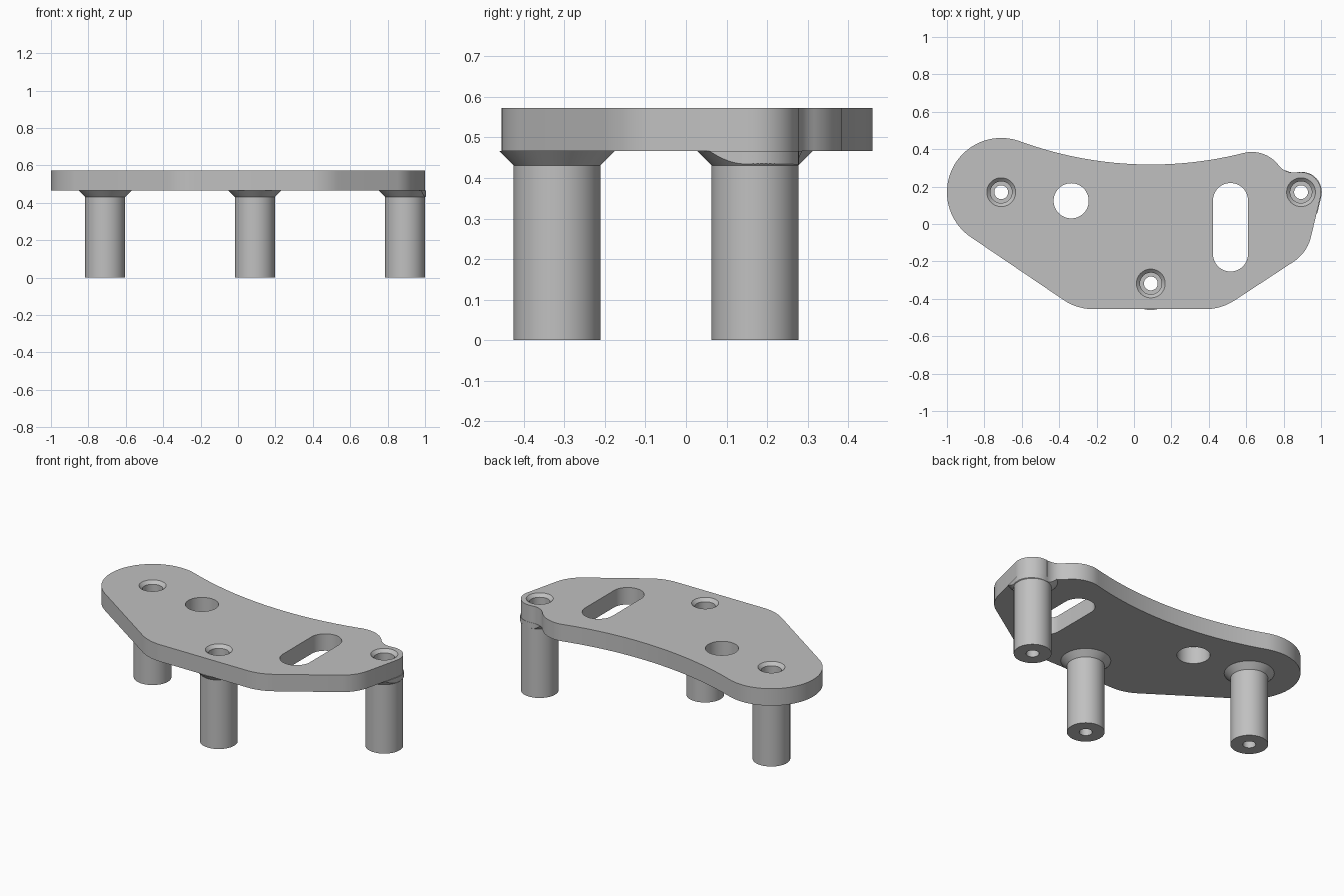
import bpy, bmesh
from math import sin, cos, tan, radians, degrees, atan2, pi
from mathutils import Vector

cube = bpy.data.objects.get("Cube")
if cube:
    bpy.data.objects.remove(cube, do_unlink=True)

PLATE_BOTTOM, PLATE_TOP = 0.466, 0.572
POST_R, FLARE_R, BORE_R, SCREW_R = 0.107, 0.142, 0.058, 0.037
POSTS = {"left_post": (0.893, 0.17), "right_post": (-0.71, 0.17), "front_post": (0.09, -0.318)}

grey = bpy.data.materials.new("plain grey")
grey.use_nodes = True
grey.diffuse_color = (0.53, 0.53, 0.53, 1)
grey.node_tree.nodes["Principled BSDF"].inputs["Base Color"].default_value = grey.diffuse_color


def finish(bm, name):
    bmesh.ops.remove_doubles(bm, verts=bm.verts, dist=1e-5)
    bmesh.ops.recalc_face_normals(bm, faces=bm.faces)
    mesh = bpy.data.meshes.new(name)
    bm.to_mesh(mesh)
    bm.free()
    mesh.materials.append(grey)
    obj = bpy.data.objects.new(name, mesh)
    bpy.context.collection.objects.link(obj)
    return obj


def prism(name, outline, low, high):
    bm = bmesh.new()
    face = bm.faces.new([bm.verts.new((x, y, low)) for x, y in outline])
    top = bmesh.ops.extrude_face_region(bm, geom=[face], use_keep_orig=True)["geom"]
    moved = [v for v in top if isinstance(v, bmesh.types.BMVert)]
    bmesh.ops.translate(bm, verts=moved, vec=(0, 0, high - low))
    return finish(bm, name)


def lathe(name, profile, centre, steps=64):
    """Turn a closed (radius, height) profile about a vertical axis."""
    bm = bmesh.new()
    verts = [bm.verts.new((centre[0] + r, centre[1], z)) for r, z in profile]
    edges = [bm.edges.new((a, b)) for a, b in zip(verts, verts[1:] + verts[:1])
             if (a.co - b.co).length > 0 and not (a.co.x == b.co.x == centre[0])]
    bmesh.ops.spin(bm, geom=verts + edges, cent=(*centre, 0), axis=(0, 0, 1),
                   angle=2 * pi, steps=steps, use_merge=False)
    return finish(bm, name)


def cut(obj, tool, operation="DIFFERENCE"):
    mod = obj.modifiers.new("cut", "BOOLEAN")
    mod.operation, mod.object, mod.solver = operation, tool, "EXACT"
    bpy.context.view_layer.objects.active = obj
    bpy.ops.object.modifier_apply(modifier=mod.name)
    bpy.data.objects.remove(tool, do_unlink=True)


def arc(centre, r, start, end, steps=20):
    angles = [radians(start + (end - start) * i / steps) for i in range(steps + 1)]
    return [(centre[0] + r * cos(a), centre[1] + r * sin(a)) for a in angles]


def heading(a, b):
    return degrees(atan2(b[1] - a[1], b[0] - a[0]))


def corner(before, tip, after, r):
    """Rounded corner of a counter-clockwise outline."""
    h0, h1 = heading(before, tip), heading(tip, after)
    back = r * tan(radians(h1 - h0) / 2)
    start = Vector(tip) - back * Vector((cos(radians(h0)), sin(radians(h0))))
    centre = start + r * Vector((-sin(radians(h0)), cos(radians(h0))))
    return arc(centre, r, h0 - 90, h1 - 90, 10)


# Plate outline, counter-clockwise from the rounded lobe on the right
lobe, ear = POSTS["right_post"], POSTS["left_post"]
sweep, bump, notch = (0.09, 2.348), (0.63, 0.205), (0.854, 0.374)
lobe_end, ear_start = (-0.87, -0.07), (0.997, 0.145)
tip_a, tip_b, tip_c = (-0.305, -0.455), (0.467, -0.455), (0.926, -0.154)

outline = arc(lobe, 0.29, heading(lobe, sweep), 236.2, 40)
outline += corner(lobe_end, tip_a, tip_b, 0.28)
outline += corner(tip_a, tip_b, tip_c, 0.28)
outline += corner(tip_b, tip_c, ear_start, 0.22)
outline += arc(ear, POST_R, -13.5, heading(ear, notch))
outline += arc(notch, 0.1, heading(notch, ear), heading(notch, bump) - 360
               if heading(notch, bump) > 0 else heading(notch, bump), 12)
outline += arc(bump, 0.18, heading(bump, notch), heading(bump, sweep))
outline += arc(sweep, 2.03, heading(sweep, bump), heading(sweep, lobe), 40)[:-1]

plate = prism("plate", outline, PLATE_BOTTOM, PLATE_TOP)

# Round hole and long slot through the plate
cut(plate, prism("hole_cutter", arc((-0.336, 0.124), 0.094, 0, 352.5, 47), 0.4, 0.7))
slot = arc((0.516, 0.125), 0.094, 0, 180, 24) + arc((0.516, -0.16), 0.094, 180, 360, 24)
cut(plate, prism("slot_cutter", slot, 0.4, 0.7))

# Chamfered screw bores
bore = [(0, 0.4), (BORE_R, 0.4), (BORE_R, PLATE_TOP - 0.019),
        (BORE_R + 0.029, PLATE_TOP + 0.01), (0, PLATE_TOP + 0.01)]
for centre in POSTS.values():
    cut(plate, lathe("bore_cutter", bore, centre))

# Hollow posts, flared where they meet the plate
flare_z = PLATE_BOTTOM - (FLARE_R - POST_R)
floor = 0.1
post_profile = [(SCREW_R, 0), (POST_R, 0), (POST_R, flare_z), (FLARE_R, PLATE_BOTTOM),
                (BORE_R, PLATE_BOTTOM), (BORE_R, floor), (SCREW_R, floor)]
parts = [plate]
for name, centre in POSTS.items():
    parts.append(lathe(name, post_profile, centre))

# Trim the edge post's flare to the plate outline
trim = prism("flare_trim", [(x * 1.004, y * 1.004) for x, y in outline], -0.1, 0.8)
cut(parts[1], trim, "INTERSECT")

bpy.ops.object.select_all(action="DESELECT")
for obj in parts:
    obj.select_set(True)
bpy.context.view_layer.objects.active = plate
bpy.ops.object.shade_smooth_by_angle(angle=radians(30))
